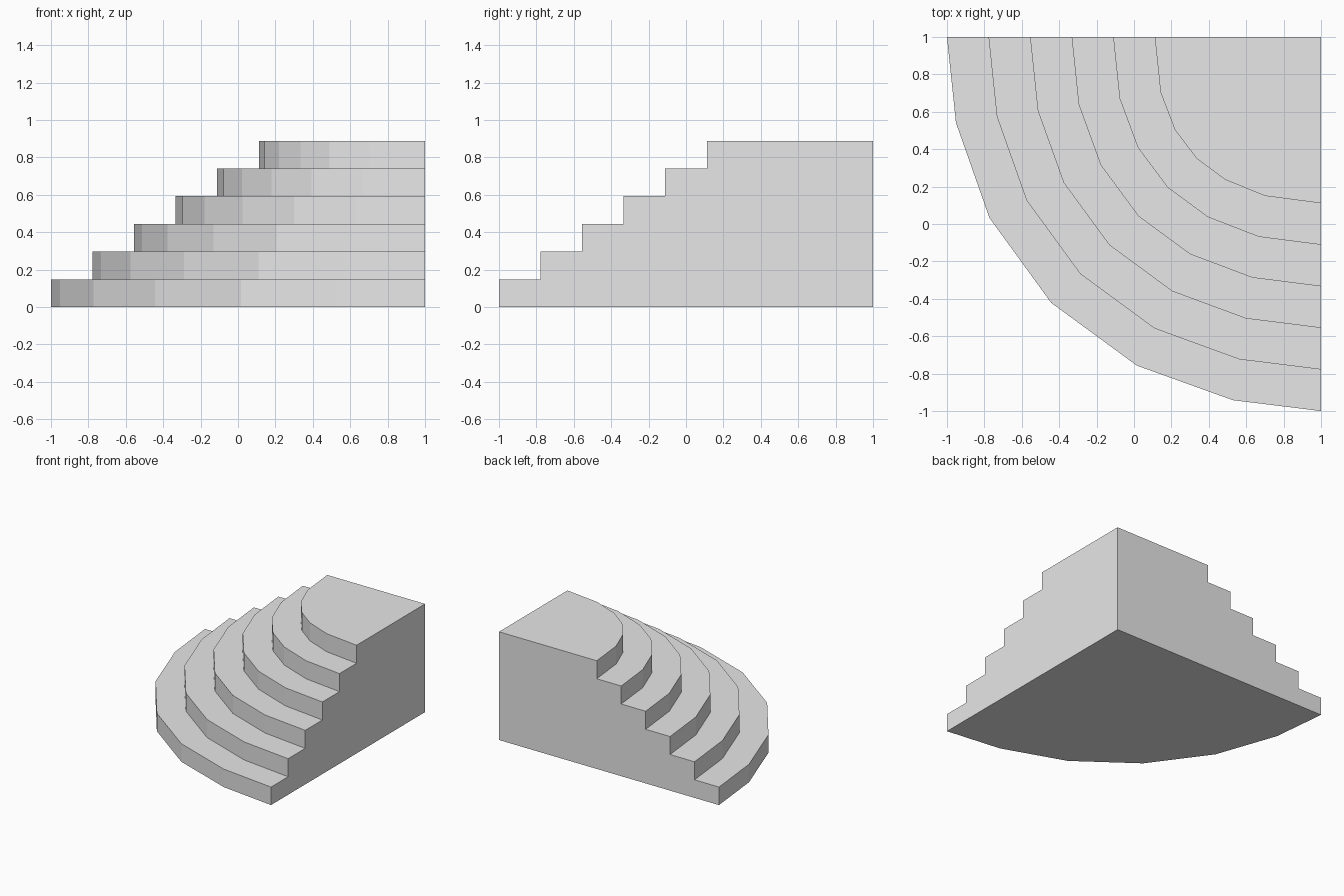
import bpy
import bmesh
from mathutils import Vector

cube = bpy.data.objects.get("Cube")
if cube:
    bpy.data.objects.remove(cube, do_unlink=True)

STEPS = 6
RISE = 0.889 / STEPS

# Plan outlines of the lowest and the highest step, wall to wall
outer = [Vector(p) for p in [(-1, 1), (-.952, .542), (-.773, .033), (-.443, -.421),
                             (.015, -.757), (.529, -.942), (1, -1)]]
inner = [Vector(p) for p in [(.111, 1), (.142, .703), (.219, .503), (.335, .350),
                             (.489, .236), (.702, .150), (1, .111)]]

stone = bpy.data.materials.new("light_grey")
stone.use_nodes = True
stone.diffuse_color = (0.8, 0.8, 0.8, 1)
stone.node_tree.nodes["Principled BSDF"].inputs["Base Color"].default_value = (0.8, 0.8, 0.8, 1)

bm = bmesh.new()

# Two rings per step: the foot and the head of each riser
rings = []
for step in range(STEPS):
    t = step / (STEPS - 1)
    outline = [a.lerp(b, t) for a, b in zip(outer, inner)]
    for level in (step, step + 1):
        rings.append([bm.verts.new((p.x, p.y, level * RISE)) for p in outline])

# Risers and treads
for low, high in zip(rings, rings[1:]):
    for i in range(len(low) - 1):
        bm.faces.new((low[i], low[i + 1], high[i + 1], high[i]))

# Floor, landing and the two flat walls meeting at the back left corner
foot = bm.verts.new((1, 1, 0))
head = bm.verts.new((1, 1, STEPS * RISE))
bm.faces.new(rings[0] + [foot])
bm.faces.new(rings[-1] + [head])
for end in (0, -1):
    bm.faces.new([ring[end] for ring in rings] + [head, foot])

bmesh.ops.recalc_face_normals(bm, faces=bm.faces)
mesh = bpy.data.meshes.new("corner_steps")
bm.to_mesh(mesh)
bm.free()
mesh.materials.append(stone)
bpy.context.collection.objects.link(bpy.data.objects.new("corner_steps", mesh))
